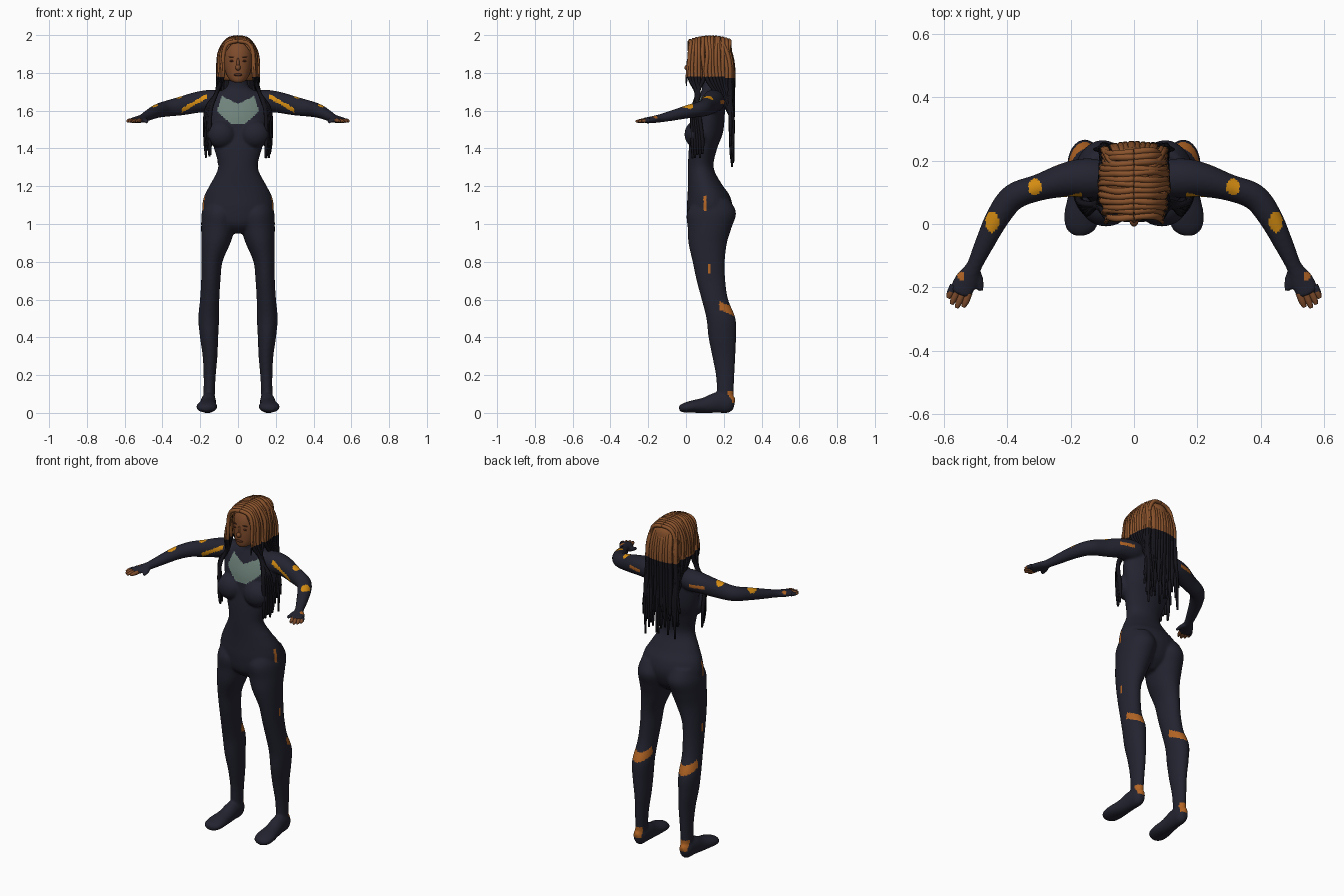
import bpy, bmesh, math, random
from mathutils import Vector, Matrix

random.seed(4)
default_cube = bpy.data.objects.get("Cube")
if default_cube:
    bpy.data.objects.remove(default_cube)


def make_material(name, red, green, blue):
    material = bpy.data.materials.new(name)
    material.use_nodes = True
    colour = (red, green, blue, 1)
    material.diffuse_color = colour
    shader = material.node_tree.nodes["Principled BSDF"]
    shader.inputs["Base Color"].default_value = colour
    shader.inputs["Roughness"].default_value = .8
    return material


suit = make_material("dark suit", .017, .017, .03)
grey = make_material("grey green panel", .16, .23, .2)
yellow = make_material("amber patch", .68, .27, .006)
orange = make_material("orange band", .45, .13, .018)
hair_brown = make_material("brown hair", .25, .085, .025)
hair_black = make_material("black hair", .007, .007, .011)
skin = make_material("brown skin", .21, .072, .025)
lip_colour = make_material("dark brown", .09, .028, .014)


def spline_point(rings, position):
    """Smooth interpolation through the ring values."""
    last = len(rings) - 1
    index = min(int(position), last - 1)
    t = position - index
    a, b, c, d = (rings[max(0, min(last, index + k))] for k in (-1, 0, 1, 2))
    return [q + .5 * t * (r - p + t * (2 * p - 5 * q + 4 * r - s + t * (3 * (q - r) + s - p)))
            for p, q, r, s in zip(a, b, c, d)]


def loft(bm, rings, sides=32, steps=5, flat=False, up=(0, 0, 1)):
    """Skin elliptical rings (x, y, z, side radius, other radius) into a closed tube."""
    count = (len(rings) - 1) * steps
    samples = [spline_point(rings, i / steps) for i in range(count + 1)]
    centres = [Vector(s[:3]) for s in samples]
    loops = []
    for i, sample in enumerate(samples):
        if flat:
            side, other = Vector((1, 0, 0)), Vector((0, 1, 0))
        else:
            tangent = centres[min(i + 1, count)] - centres[max(i - 1, 0)]
            side = tangent.cross(Vector(up)).normalized()
            other = side.cross(tangent).normalized()
        loop = []
        for k in range(sides):
            angle = math.tau * k / sides
            loop.append(bm.verts.new(centres[i] + side * (sample[3] * math.cos(angle))
                                     + other * (sample[4] * math.sin(angle))))
        loops.append(loop)
    for low, high in zip(loops, loops[1:]):
        for k in range(sides):
            n = (k + 1) % sides
            bm.faces.new((low[k], low[n], high[n], high[k]))
    bm.faces.new(loops[0][::-1])
    bm.faces.new(loops[-1])


def ellipsoid(bm, centre, radii):
    matrix = Matrix.Translation(centre) @ Matrix.Diagonal((*radii, 1))
    bmesh.ops.create_uvsphere(bm, u_segments=24, v_segments=16, radius=1, matrix=matrix)


def finish(name, bm, materials, rule=None):
    bmesh.ops.recalc_face_normals(bm, faces=bm.faces)
    mesh = bpy.data.meshes.new(name)
    bm.to_mesh(mesh)
    bm.free()
    obj = bpy.data.objects.new(name, mesh)
    bpy.context.collection.objects.link(obj)
    for material in materials:
        mesh.materials.append(material)
    paint(mesh, rule)
    return obj


def paint(mesh, rule):
    mesh.shade_smooth()
    if rule:
        for face in mesh.polygons:
            face.material_index = rule(face.center, face.normal)


def mirrored(rings, sign):
    return [(sign * ring[0], *ring[1:]) for ring in rings]


# Body: torso, limbs and feet are lofted, then fused into one skin
torso_rings = [
    (0, .11, .95, .04, .05), (0, .115, 1, .15, .1), (0, .125, 1.08, .188, .12),
    (0, .12, 1.15, .178, .112), (0, .1, 1.21, .147, .09), (0, .078, 1.3, .105, .068),
    (0, .09, 1.4, .127, .075), (0, .11, 1.48, .148, .085), (0, .12, 1.57, .165, .085),
    (0, .13, 1.64, .162, .075), (0, .135, 1.69, .125, .06), (0, .13, 1.725, .06, .045),
    (0, .12, 1.8, .045, .045)]
leg_rings = [
    (.1, .14, 1.13, .07, .09), (.098, .135, 1.06, .094, .13), (.105, .125, .98, .09, .116),
    (.117, .115, .9, .077, .102), (.138, .12, .8, .056, .085), (.144, .132, .7, .051, .076),
    (.15, .153, .6, .051, .07), (.155, .185, .5, .055, .077), (.153, .192, .4, .048, .073),
    (.148, .2, .3, .039, .061), (.15, .207, .2, .032, .049), (.152, .208, .12, .03, .044),
    (.153, .21, .05, .03, .04)]
foot_rings = [
    (.153, .256, .045, .015, .03), (.154, .23, .05, .034, .05), (.156, .17, .055, .04, .055),
    (.16, .1, .04, .045, .042), (.165, .03, .033, .055, .032), (.168, -.015, .026, .047, .024),
    (.168, -.036, .024, .02, .013)]
arm_rings = [
    (.07, .14, 1.65, .05, .05), (.14, .145, 1.65, .062, .06), (.21, .14, 1.645, .055, .056),
    (.3, .115, 1.625, .042, .05), (.38, .085, 1.61, .042, .042), (.43, .02, 1.597, .038, .036),
    (.475, -.07, 1.575, .03, .028), (.505, -.135, 1.56, .025, .022),
    (.53, -.18, 1.552, .037, .018), (.55, -.222, 1.548, .036, .015)]
thumb_rings = [(.505, -.14, 1.555, .016, .014), (.487, -.175, 1.547, .013, .012),
               (.483, -.212, 1.54, .009, .009)]

bm = bmesh.new()
loft(bm, torso_rings, flat=True)
for sign in (-1, 1):
    loft(bm, mirrored(leg_rings, sign), flat=True)
    loft(bm, mirrored(foot_rings, sign))
    loft(bm, mirrored(arm_rings, sign))
    loft(bm, mirrored(thumb_rings, sign), sides=16)
    ellipsoid(bm, (sign * .088, .06, 1.475), (.08, .068, .075))
body = finish("body_suit", bm, [suit, grey, yellow, orange])
remesh = body.modifiers.new("fuse", "REMESH")
remesh.mode = "VOXEL"
remesh.voxel_size = .007
soften = body.modifiers.new("soften", "SMOOTH")
soften.factor = .5
soften.iterations = 5
bpy.context.view_layer.objects.active = body
body.select_set(True)
for modifier in ("fuse", "soften"):
    bpy.ops.object.modifier_apply(modifier=modifier)
for vertex in body.data.vertices:
    vertex.co.z = max(vertex.co.z, 0)


def suit_colour(c, n):
    x, y, z = abs(c.x), c.y, c.z
    outward = n.x * math.copysign(1, c.x)

    def spot(px, py, rx, ry):
        return ((x - px) / rx) ** 2 + ((y - py) / ry) ** 2 < 1

    # chest panel
    if n.y < -.05 and y < .12 and x < .11:
        if 1.53 + max(0, x - .035) * .85 < z < min(1.635 + .5 * x, 1.68 - 3 * (x - .085)):
            return 1
    # arm patches
    if z > 1.5 and x > .165:
        if n.y < -.2 and x < .3 and abs(z - 1.675 + .58 * (x - .17)) < .012:
            return 2
        if n.z > .1 and (spot(.312, .117, .022, .026) or spot(.447, .007, .021, .034)):
            return 2
        if n.z > .3 and spot(.545, -.165, .011, .014):
            return 3
        if n.y > .3 and x < .25 and abs(z - 1.645) < .008:
            return 3
    # bands behind the knees, heel patches and side seams
    if y > .175 and n.y > -.15 and abs(z - .55 + .45 * (y - .22)) < .022:
        return 3
    if y > .215 and n.y > .2 and .05 < z < .115 and abs(x - .154) < .026:
        return 3
    if outward > .5 and (abs(y - .1) < .008 and 1.07 < z < 1.15
                         or abs(y - .122) < .007 and .74 < z < .79):
        return 3
    return 0


paint(body.data, suit_colour)

# Fingers with bare tips
for sign, label in ((-1, "right"), (1, "left")):
    bm = bmesh.new()
    for offset, length in ((-.028, .05), (-.009, .062), (.01, .058), (.027, .045)):
        base = Vector((.545 + .9 * offset, -.205 + .43 * offset, 1.549))
        tip = base + Vector((.36, -.9, -.1)) * length
        middle = base.lerp(tip, .6)
        finger = [(*base, .011, .011), (*middle, .011, .01), (*tip, .006, .006)]
        loft(bm, mirrored(finger, sign), sides=12)
    finish(label + "_fingers", bm, [suit, skin], lambda c, n: int(c.y < -.215))

# Head and face
bm = bmesh.new()
loft(bm, [(0, .045, 1.748, .015, .02), (0, .06, 1.762, .043, .045), (0, .08, 1.8, .064, .07),
          (0, .1, 1.86, .077, .09), (0, .11, 1.92, .077, .09), (0, .115, 1.96, .055, .07),
          (0, .115, 1.978, .02, .03)], flat=True)
ellipsoid(bm, (0, .01, 1.828), (.014, .018, .016))
ellipsoid(bm, (0, .013, 1.85), (.008, .01, .03))
finish("head", bm, [skin])
bm = bmesh.new()
ellipsoid(bm, (0, .014, 1.79), (.022, .009, .007))
for sign in (-1, 1):
    ellipsoid(bm, (sign * .031, .019, 1.863), (.014, .005, .005))
    ellipsoid(bm, (sign * .031, .02, 1.885), (.02, .006, .003))
finish("lips_eyes_and_brows", bm, [lip_colour])

# Hair cap under the locks
bm = bmesh.new()
loft(bm, [(0, .16, 1.76, .085, .08), (0, .15, 1.87, .1, .095), (0, .14, 1.94, .088, .1),
          (0, .135, 1.975, .055, .075), (0, .13, 1.988, .015, .03)], flat=True)
finish("hair_cap", bm, [hair_brown])

# Long locks: falling from a centre parting, brown above and black below
bm = bmesh.new()


def lock(points, radius=.011):
    rings = [(*point, radius, radius) for point in points]
    rings[-1] = (*points[-1], radius * .5, radius * .5)
    loft(bm, rings, sides=7, steps=4, up=(.6, .7, .2))


def jitter(amount=.006):
    return random.uniform(-amount, amount)


for sign in (-1, 1):
    for i in range(13):
        y = .022 + .205 * i / 12
        width = .076 + .028 * math.sin(math.pi * y / .25) + jitter(.004)
        top = 1.989 - 1.7 * (y - .13) ** 2
        path = [(0, y, top), (sign * .055, y + jitter(), top - .014),
                (sign * width * .95, y + jitter(), 1.9), (sign * width, y + jitter(), 1.78)]
        if i < 5:
            # front locks drape over the shoulder and hang beside the chest
            x = .145 + .006 * i
            path += [(sign * .115, .062 + jitter(), 1.69), (sign * x, .035 + .008 * i, 1.6),
                     (sign * (x + .004), .035 + .013 * i, 1.45),
                     (sign * x, .035 + .013 * i, 1.34 + random.random() * .06)]
        else:
            path += [(sign * .1, .1 + .6 * y, 1.69), (sign * (.1 + jitter()), .235, 1.58),
                     (sign * (.11 + jitter(.015)), .235, 1.36 + random.random() * .16)]
        lock(path)
    # stray lock beside the face
    lock([(sign * .03, .03, 1.965), (sign * .075, .018, 1.9), (sign * .09, .005, 1.8),
          (sign * .085, .002, 1.73)], .006)
for layer in range(2):
    for i in range(15):
        x = -.095 + .19 * i / 14 + jitter()
        depth = .25 - .018 * layer - 2 * x * x
        lock([(x * .3, .15, 1.982), (x * .8, depth - .03, 1.94), (x, depth, 1.84),
              (x * 1.05, depth, 1.7), (x * 1.08, .243 + jitter(), 1.55),
              (x * 1.1 + jitter(), .245 + jitter(), 1.3 + random.random() * .2)])
finish("hair_locks", bm, [hair_brown, hair_black], lambda c, n: int(c.z < 1.78))
